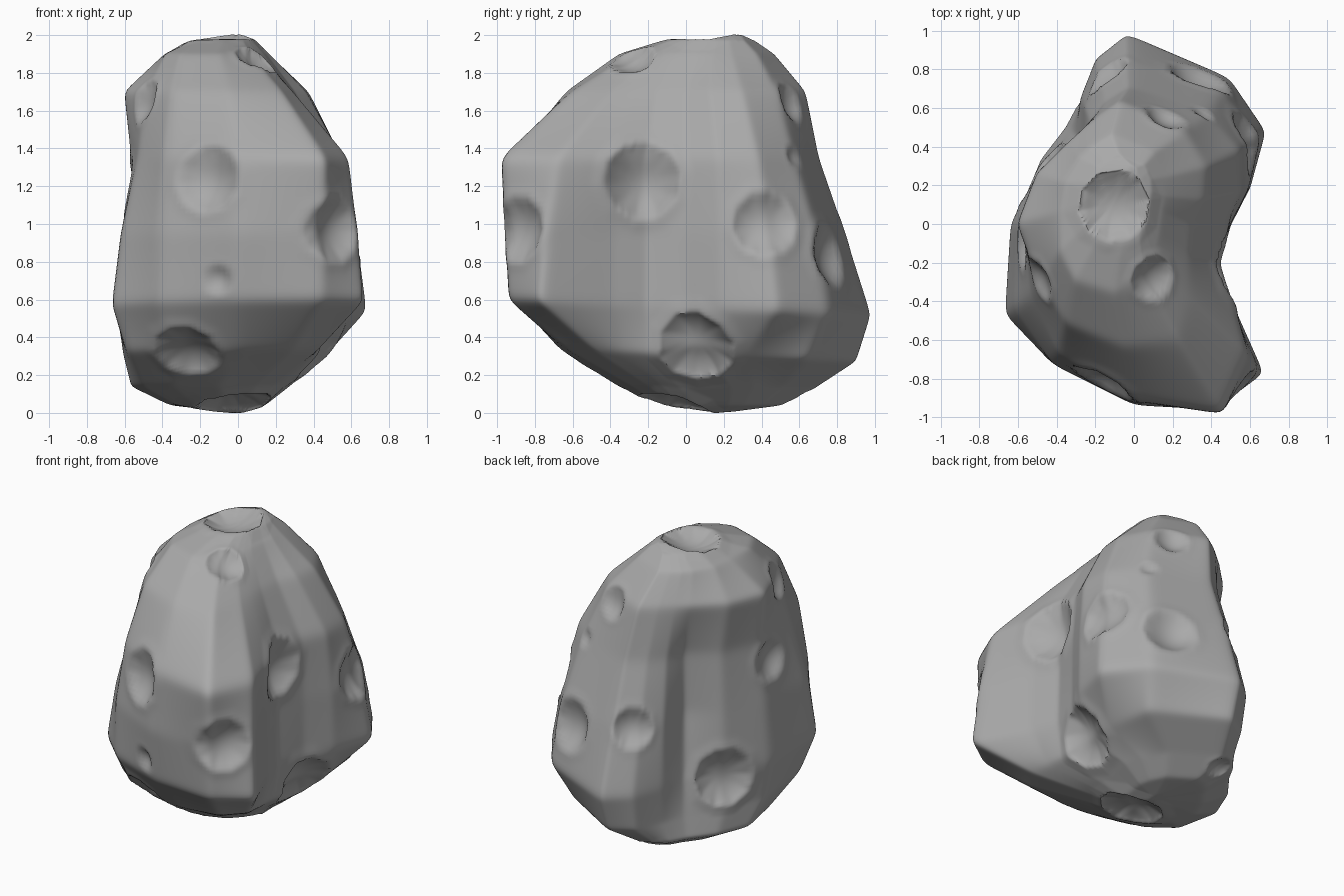
import bpy, bmesh
from math import radians, sin, cos, pi, atan2
from mathutils import Vector
from mathutils.bvhtree import BVHTree

cube = bpy.data.objects.get("Cube")
if cube:
    bpy.data.objects.remove(cube, do_unlink=True)

# Directions (degrees, counter-clockwise from +x) in which each section is measured
ANGLES = [0, 17, 35, 57, 92, 103, 113, 124, 150, 180, 215, 240, 270, 295, 311, 322, 335]

# Sections: height, fall towards the back, centre x, centre y, radii in hundredths
base = [36, 39, 42, 48, 58, 56, 52, 46, 44, 47, 50, 48, 48, 45, 42, 40, 38]
crown = [25, 28, 32, 38, 41, 38, 36, 34, 31, 29, 35, 41, 42, 38, 31, 28, 26]
SECTIONS = [
    (0.04, 0, -0.08, 0.16, [r * 0.6 for r in base]),
    (0.14, 0, -0.1, 0.12, base),
    (0.31, 0.04, 0, 0,
     [44, 49, 56, 77, 91, 84, 69, 59, 57, 61, 72, 69, 67, 70, 64, 53, 46]),
    (0.56, 0.04, 0, 0,
     [50, 63, 84, 91, 99, 88, 71, 54, 57, 64, 82, 84, 90, 104, 103, 64, 49]),
    (0.95, 0, 0, 0,
     [50, 62, 77, 83, 85, 77, 66, 47, 54, 61, 76, 84, 94, 106, 98, 62, 48]),
    (1.35, 0, 0, 0,
     [48, 58, 67, 69, 71, 65, 58, 47, 52, 57, 65, 78, 91, 109, 90, 66, 51]),
    (1.7, 0, -0.05, 0,
     [35, 43, 52, 58, 64, 58, 54, 52, 53, 56, 53, 60, 64, 67, 52, 43, 37]),
    (1.9, 0, -0.1, 0.06, crown),
    (1.97, 0, -0.07, 0.12, [r * 0.6 for r in crown]),
]
BOTTOM, TOP = (0, 0.2, 0), (0, 0.29, 2)

# Craters: position near the surface, radius
CRATERS = [
    (-0.1, 0.1, 1.97, 0.18), (0.1, -0.28, 1.87, 0.12),
    (-0.53, -0.3, 1.66, 0.12), (-0.18, -0.87, 1.25, 0.18),
    (0.5, -0.88, 0.97, 0.17), (-0.28, -0.62, 0.25, 0.18),
    (-0.13, -0.92, 0.7, 0.08), (0.47, -0.23, 1.23, 0.2),
    (0.6, 0.42, 1.0, 0.17), (0.36, 0.79, 0.84, 0.17),
    (0.17, 0.57, 1.65, 0.11), (0.37, 0.08, 0.37, 0.2),
    (-0.02, -0.05, 0.08, 0.2), (-0.09, 0.7, 0.92, 0.13),
    (-0.6, -0.09, 1.21, 0.14), (-0.5, 0.28, 0.51, 0.19),
    (-0.18, 0.62, 0.1, 0.08), (0.38, 0.6, 1.37, 0.06),
]


def loft_sections():
    """Coarse faceted body joined through all sections and closed at both ends."""
    bm = bmesh.new()
    rings = []
    for z, fall, cx, cy, radii in SECTIONS:
        ring = []
        for a, r in zip(ANGLES, radii):
            y = cy + r / 100 * sin(radians(a))
            ring.append(bm.verts.new((cx + r / 100 * cos(radians(a)), y, z - fall * y)))
        rings.append(ring)
    n = len(ANGLES)
    low, high = bm.verts.new(BOTTOM), bm.verts.new(TOP)
    for j in range(n):
        k = (j + 1) % n
        for lower, upper in zip(rings, rings[1:]):
            bm.faces.new((lower[j], lower[k], upper[k], upper[j]))
        bm.faces.new((low, rings[0][k], rings[0][j]))
        bm.faces.new((high, rings[-1][j], rings[-1][k]))
    mesh = bpy.data.meshes.new("asteroid_body")
    bm.to_mesh(mesh)
    bm.free()
    return mesh


def press_crater(bm, tree, place, radius, sides=10):
    """Push a shallow bowl with a many-sided rim into the surface."""
    centre = tree.find_nearest(place)[0]
    near = [v for v in bm.verts if (v.co - centre).length < radius * 1.7]
    normal = sum((v.normal for v in near), Vector()).normalized()
    side = normal.orthogonal().normalized()
    other = normal.cross(side)
    for v in near:
        if v.normal.dot(normal) < 0.1:
            continue
        offset = v.co - centre
        a, b = offset.dot(side), offset.dot(other)
        wedge = 2 * pi / sides
        turn = (atan2(b, a) % wedge) - wedge / 2
        t = (a * a + b * b) ** 0.5 * cos(turn) / cos(wedge / 2) / radius
        if t < 1:
            v.co -= normal * radius * 0.4 * (1 - t * t)
        elif t < 1.4:
            v.co += normal * radius * 0.05 * (1.4 - t) / 0.4


# Body: dense flat facets with softened edges
body = bpy.data.objects.new("asteroid_body", loft_sections())
bpy.context.collection.objects.link(body)
facets = body.modifiers.new("facets", 'SUBSURF')
facets.subdivision_type = 'SIMPLE'
facets.levels = facets.render_levels = 4
soften = body.modifiers.new("soften", 'SMOOTH')
soften.factor = 0.5
soften.iterations = 14
bpy.context.view_layer.update()
dense = bpy.data.meshes.new_from_object(
    body.evaluated_get(bpy.context.evaluated_depsgraph_get()))
body.modifiers.clear()
body.data = dense

# Craters, with rims lightly worn
bm = bmesh.new()
bm.from_mesh(dense)
bmesh.ops.recalc_face_normals(bm, faces=bm.faces)
bm.normal_update()
tree = BVHTree.FromBMesh(bm)
for x, y, z, radius in CRATERS:
    press_crater(bm, tree, Vector((x, y, z)), radius)
bmesh.ops.smooth_vert(bm, verts=bm.verts, factor=0.5,
                      use_axis_x=True, use_axis_y=True, use_axis_z=True)
bm.to_mesh(dense)
bm.free()

# Colour and shading
rock = bpy.data.materials.new("grey_rock")
rock.use_nodes = True
grey = (0.4, 0.4, 0.4, 1)
rock.diffuse_color = grey
rock.node_tree.nodes["Principled BSDF"].inputs["Base Color"].default_value = grey
dense.materials.clear()
dense.materials.append(rock)
bpy.ops.object.select_all(action='DESELECT')
body.select_set(True)
bpy.context.view_layer.objects.active = body
bpy.ops.object.shade_smooth_by_angle(angle=radians(45))
